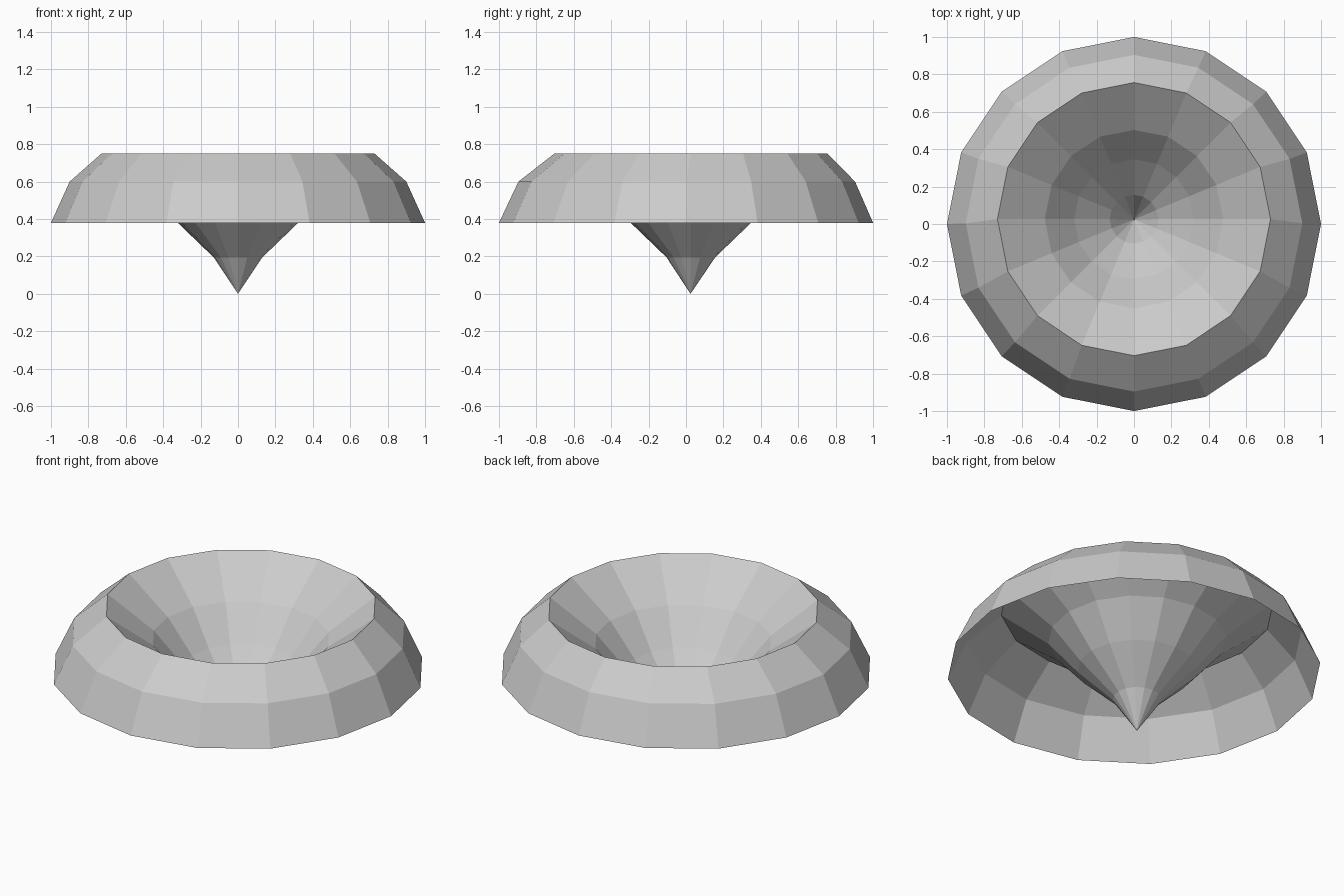
import bpy, bmesh
from math import cos, sin, tau

if "Cube" in bpy.data.objects:
    bpy.data.objects.remove(bpy.data.objects["Cube"])

SIDES = 16
# Rings from outer skirt, over the rim, down the funnel: (radius, z, y offset)
RINGS = [(1.0, 0.38, 0.0), (0.90, 0.60, 0.004), (0.73, 0.75, 0.026),
         (0.477, 0.56, 0.026), (0.32, 0.378, 0.026), (0.13, 0.195, 0.026)]
TIP = (0, 0.024, 0)


def ring(bm, r, z, dy):
    return [bm.verts.new((r * cos(tau * i / SIDES), r * sin(tau * i / SIDES) + dy, z))
            for i in range(SIDES)]


# Open skirt and funnel as one thin flat-shaded sheet
bm = bmesh.new()
loops = [ring(bm, *spec) for spec in RINGS]
for a, b in zip(loops, loops[1:]):
    for i in range(SIDES):
        j = (i + 1) % SIDES
        bm.faces.new((a[i], a[j], b[j], b[i]))

# Pointed bottom of the funnel
tip = bm.verts.new(TIP)
for i in range(SIDES):
    bm.faces.new((loops[-1][i], loops[-1][(i + 1) % SIDES], tip))

mesh = bpy.data.meshes.new("funnel_bowl")
bm.to_mesh(mesh)
bm.free()
bpy.context.collection.objects.link(bpy.data.objects.new("funnel_bowl", mesh))
